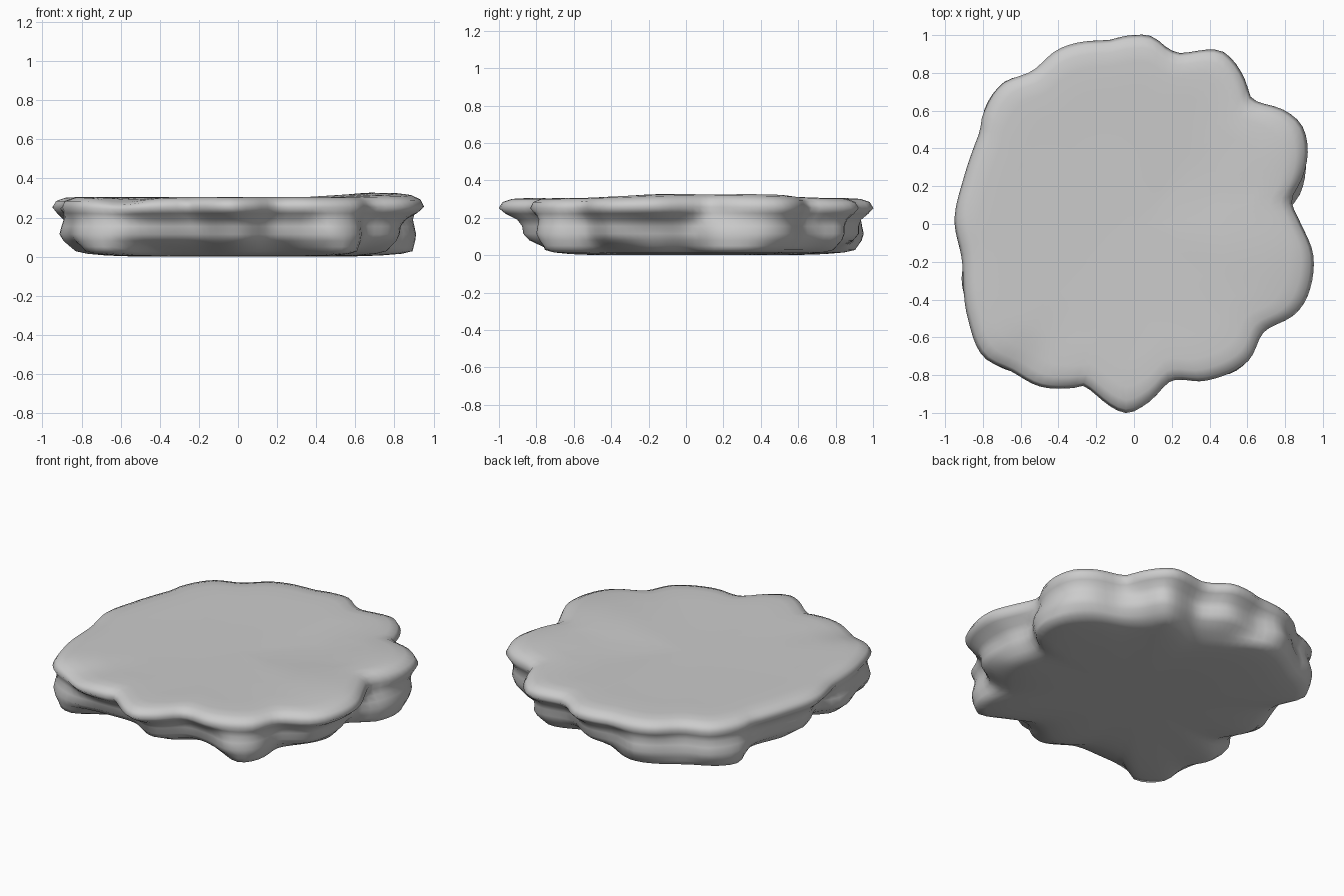
import bpy, bmesh, math

if "Cube" in bpy.data.objects:
    bpy.data.objects.remove(bpy.data.objects["Cube"])

SEG = 144

# Plan outlines (x, y): overhanging rim, mid-height lumps, tucked-in base
RIM = [(.95, -.17), (.88, .01), (.835, .13), (.89, .24), (.92, .38), (.89, .52), (.80, .60),
       (.63, .66), (.59, .76), (.53, .86), (.45, .92), (.25, .905), (.18, .93), (.09, .995),
       (-.05, .995), (-.13, .975), (-.3, .96), (-.41, .92), (-.54, .81), (-.70, .74), (-.80, .58),
       (-.82, .48), (-.90, .25), (-.95, .02), (-.91, -.2), (-.88, -.5), (-.80, -.70),
       (-.65, -.78), (-.5, -.86), (-.33, -.87), (-.26, -.86), (-.05, -1.0), (.07, -.95),
       (.2, -.83), (.38, -.83), (.6, -.73), (.69, -.57), (.85, -.48), (.92, -.38)]
LUMPS = [(.82, -.15), (.79, .03), (.88, .16), (.91, .3), (.89, .45), (.80, .56), (.64, .62),
         (.54, .71), (.46, .84), (.22, .82), (.05, .92), (-.15, .91), (-.3, .95), (-.55, .80),
         (-.69, .75), (-.80, .58), (-.78, .43), (-.83, .25), (-.89, .07), (-.83, -.12),
         (-.91, -.25), (-.87, -.48), (-.81, -.68), (-.65, -.78), (-.45, -.78), (-.2, -.78),
         (0, -.87), (.17, -.76), (.33, -.76), (.48, -.80), (.61, -.71), (.65, -.53), (.80, -.40)]
BASE = [(.75, -.2), (.72, .03), (.86, .16), (.88, .36), (.75, .52), (.56, .6), (.46, .68),
        (.4, .78), (.14, .70), (-.02, .78), (-.25, .90), (-.55, .77), (-.77, .6), (-.70, .38),
        (-.78, .1), (-.68, -.12), (-.82, -.28), (-.75, -.46), (-.77, -.66), (-.62, -.75),
        (-.44, -.62), (-.2, -.60), (0, -.71), (.2, -.61), (.36, -.68), (.52, -.75), (.6, -.65),
        (.6, -.45)]


def radii(points):
    """Resample an outline to SEG polar radii with a smooth cyclic curve."""
    tau = 2 * math.pi
    p = sorted((math.atan2(y, x) % tau, math.hypot(x, y)) for x, y in points)
    n = len(p)
    ext = [(a - tau, r) for a, r in p] + p + [(a + tau, r) for a, r in p]
    out = []
    for i in range(SEG):
        a = tau * i / SEG
        k = max(j for j in range(n - 1, 2 * n + 1) if ext[j][0] <= a)
        (a0, r0), (a1, r1), (a2, r2), (a3, r3) = ext[k - 1:k + 3]
        h = a2 - a1
        t = (a - a1) / h
        m1, m2 = (r2 - r0) / (a2 - a0) * h, (r3 - r1) / (a3 - a1) * h
        out.append((2*t**3 - 3*t**2 + 1) * r1 + (t**3 - 2*t**2 + t) * m1
                   + (3*t**2 - 2*t**3) * r2 + (t**3 - t**2) * m2)
    return out


def top_bump(x, y):
    """Gentle relief of the upper surface: raised right side, shallow hollows."""
    g = lambda cx, cy, s: math.exp(-((x - cx)**2 + (y - cy)**2) / s)
    return (.024 * g(.68, .36, .07) + .024 * g(.68, -.12, .08) - .012 * g(.35, .25, .05)
            - .025 * g(-.6, -.78, .02) - .006 * g(0, 0, .4))


rim, lumps, base = radii(RIM), radii(LUMPS), radii(BASE)
# Rings: height, weights of rim / lumps / base, share of top relief
RINGS = [(.302, .25, 0, 0, 1), (.302, .5, 0, 0, 1), (.304, .72, 0, 0, 1), (.306, .86, 0, 0, 1),
         (.302, .93, 0, 0, 1), (.285, .98, 0, 0, .8), (.252, 1, 0, 0, .4), (.222, .83, .155, 0, .2),
         (.190, .4, .58, 0, 0), (.155, .12, .87, 0, 0), (.115, 0, 1, 0, 0), (.08, 0, .8, .2, 0),
         (.050, 0, .4, .6, 0), (.028, 0, .1, .9, 0), (.015, 0, 0, .94, 0),
         (.006, 0, 0, .82, 0), (.001, 0, 0, .65, 0), (0, 0, 0, .35, 0)]

# Stone slab
bm = bmesh.new()
rows = []
for z, wr, wl, wb, rel in RINGS:
    row = []
    for i in range(SEG):
        a = 2 * math.pi * i / SEG
        r = wr * rim[i] + wl * lumps[i] + wb * base[i]
        x, y = r * math.cos(a), r * math.sin(a)
        row.append(bm.verts.new((x, y, z + rel * top_bump(x, y))))
    rows.append(row)
for up, low in zip(rows, rows[1:]):
    for i in range(SEG):
        j = (i + 1) % SEG
        bm.faces.new((up[i], low[i], low[j], up[j]))
top = bm.verts.new((0, 0, .302 + top_bump(0, 0)))
bottom = bm.verts.new((0, 0, 0))
for i in range(SEG):
    j = (i + 1) % SEG
    bm.faces.new((top, rows[0][i], rows[0][j]))
    bm.faces.new((bottom, rows[-1][j], rows[-1][i]))
for f in bm.faces:
    f.smooth = True
bmesh.ops.recalc_face_normals(bm, faces=bm.faces)
mesh = bpy.data.meshes.new("stone_slab")
bm.to_mesh(mesh)
bm.free()
bpy.context.collection.objects.link(bpy.data.objects.new("stone_slab", mesh))
